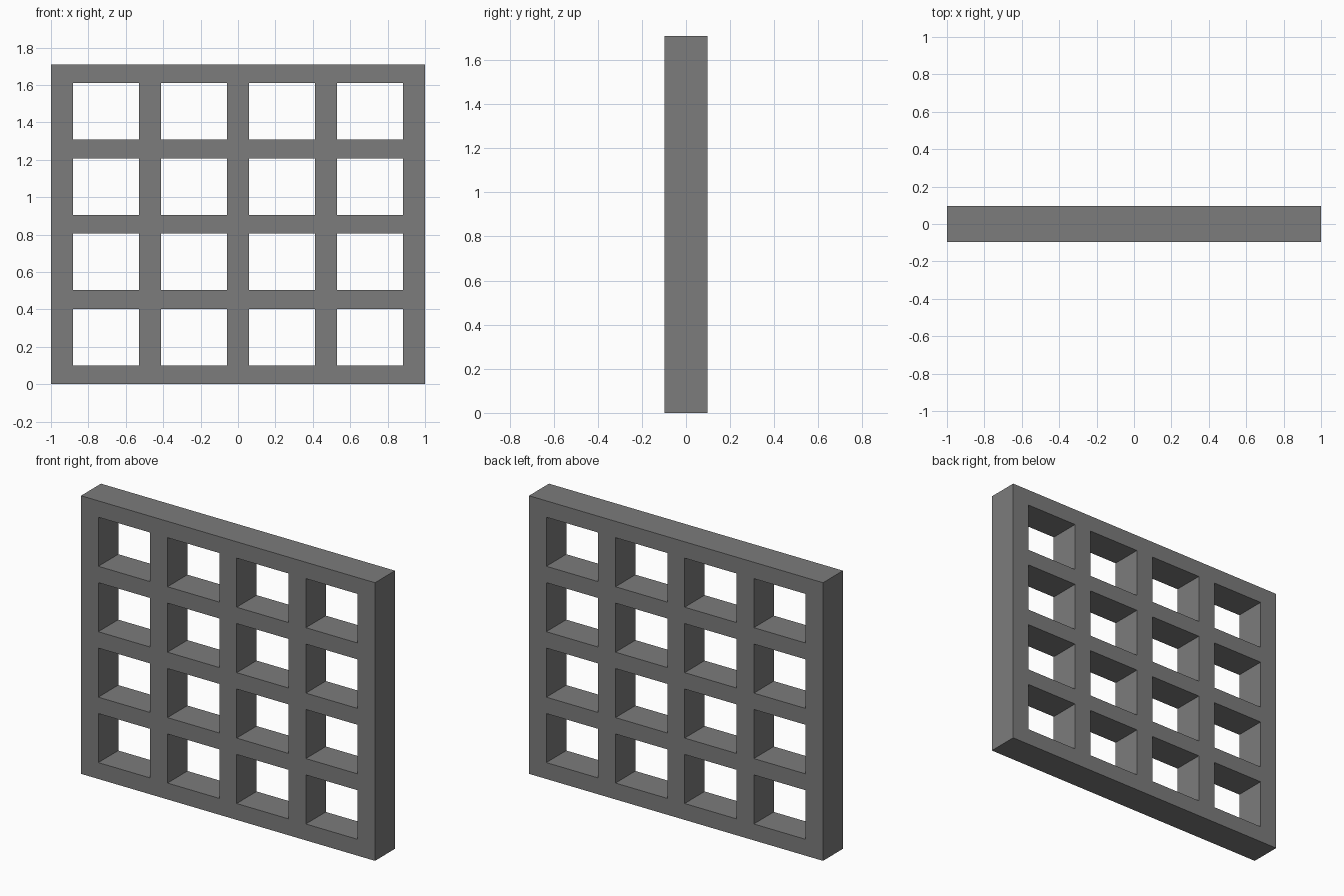
import bpy
import bmesh

cube = bpy.data.objects.get("Cube")
if cube:
    bpy.data.objects.remove(cube, do_unlink=True)

WIDTH, HEIGHT, DEPTH = 2.0, 1.71, 0.194
CELLS = 4
BAR, GAP = 1, 3  # bar to opening proportion


def grid_lines(length):
    """Positions of all bar edges along one direction."""
    unit = length / (CELLS * (BAR + GAP) + BAR)
    lines = [0.0]
    for i in range(2 * CELLS + 1):
        lines.append(lines[-1] + unit * (GAP if i % 2 else BAR))
    return lines


# Material
grey = bpy.data.materials.new("dark grey")
grey.use_nodes = True
colour = (0.2, 0.2, 0.2, 1)
grey.diffuse_color = colour
grey.node_tree.nodes["Principled BSDF"].inputs["Base Color"].default_value = colour

# Front face of the lattice, leaving the openings empty
bm = bmesh.new()
xs = [x - WIDTH / 2 for x in grid_lines(WIDTH)]
zs = grid_lines(HEIGHT)
verts = [[bm.verts.new((x, -DEPTH / 2, z)) for z in zs] for x in xs]
for i in range(len(xs) - 1):
    for j in range(len(zs) - 1):
        if i % 2 and j % 2:
            continue
        bm.faces.new((verts[i][j], verts[i + 1][j],
                      verts[i + 1][j + 1], verts[i][j + 1]))

# Extrude the lattice back to its full depth
result = bmesh.ops.extrude_face_region(bm, geom=bm.faces[:], use_keep_orig=True)
back = [e for e in result["geom"] if isinstance(e, bmesh.types.BMVert)]
bmesh.ops.translate(bm, verts=back, vec=(0, DEPTH, 0))
bmesh.ops.recalc_face_normals(bm, faces=bm.faces[:])

mesh = bpy.data.meshes.new("lattice_frame")
bm.to_mesh(mesh)
bm.free()
mesh.materials.append(grey)
frame = bpy.data.objects.new("lattice_frame", mesh)
bpy.context.collection.objects.link(frame)
